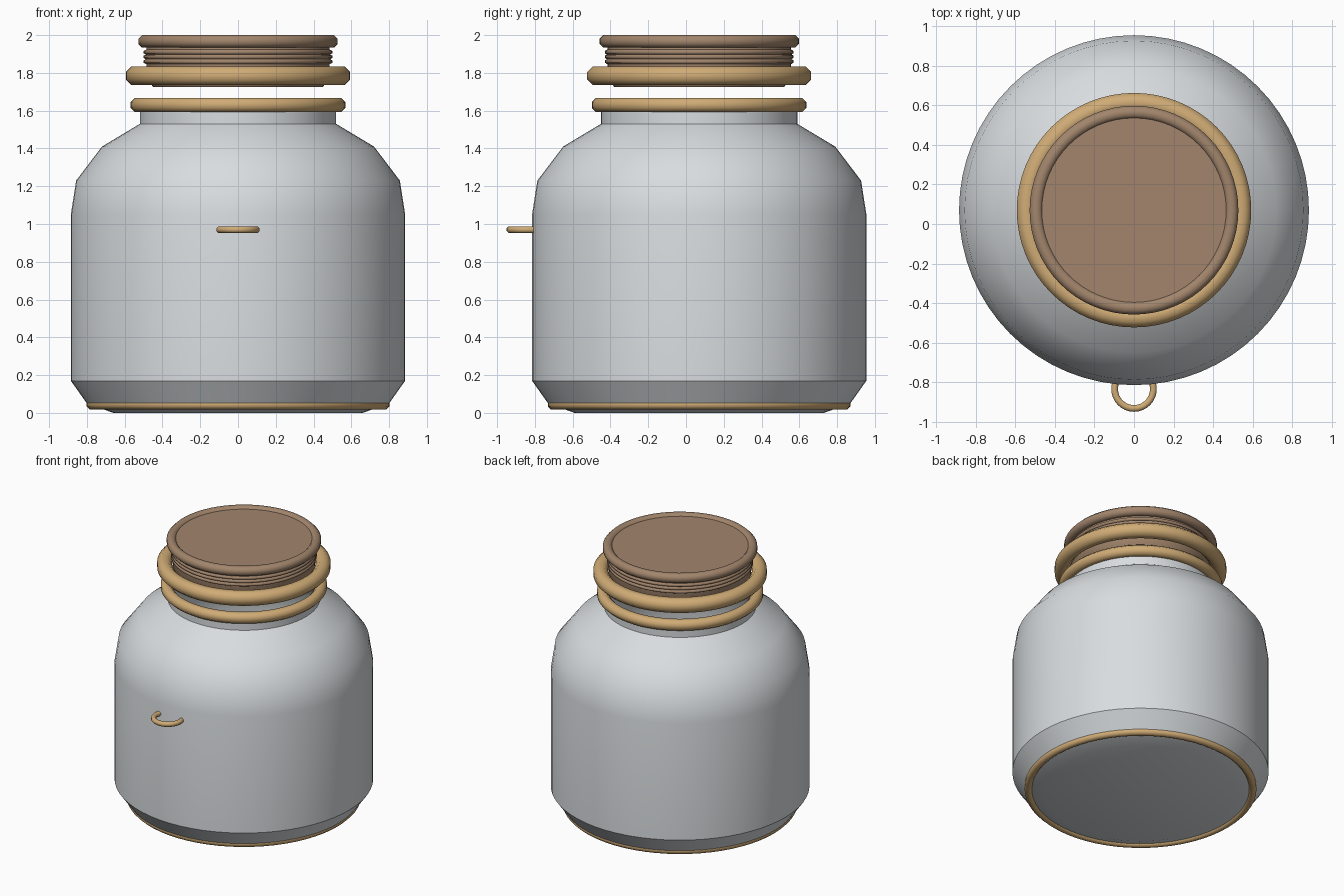
import bpy, bmesh, math

if "Cube" in bpy.data.objects:
    bpy.data.objects.remove(bpy.data.objects["Cube"])

AXIS_Y = 0.07   # the jar axis sits slightly back because of the front loop
SEG = 64


def material(name, rgb):
    m = bpy.data.materials.new(name)
    m.diffuse_color = (*rgb, 1)
    m.use_nodes = True
    m.node_tree.nodes["Principled BSDF"].inputs["Base Color"].default_value = m.diffuse_color
    return m


GLASS = material("pale grey", (0.69, 0.72, 0.74))
TAN = material("tan", (0.63, 0.41, 0.18))
BROWN = material("brown", (0.36, 0.235, 0.15))


def revolve(name, profile, mat, closed=False, centre=(0, AXIS_Y, 0), seg=SEG, angle=35):
    """Spin an (r, z) profile about a vertical axis; r = 0 ends become poles."""
    bm = bmesh.new()
    rings = []
    for r, z in profile:
        if r == 0:
            rings.append([bm.verts.new((0, 0, z))] * seg)
        else:
            rings.append([bm.verts.new((r * math.cos(2 * math.pi * i / seg),
                                        r * math.sin(2 * math.pi * i / seg), z))
                          for i in range(seg)])
    pairs = list(zip(rings, rings[1:]))
    if closed:
        pairs.append((rings[-1], rings[0]))
    for a, b in pairs:
        for i in range(seg):
            j = (i + 1) % seg
            bm.faces.new(list(dict.fromkeys((a[i], a[j], b[j], b[i]))))
    bmesh.ops.recalc_face_normals(bm, faces=bm.faces)
    me = bpy.data.meshes.new(name)
    bm.to_mesh(me)
    bm.free()
    ob = bpy.data.objects.new(name, me)
    ob.location = centre
    me.materials.append(mat)
    bpy.context.collection.objects.link(ob)
    bpy.ops.object.select_all(action='DESELECT')
    ob.select_set(True)
    bpy.context.view_layer.objects.active = ob
    bpy.ops.object.shade_smooth_by_angle(angle=math.radians(angle))
    return ob


def ring(name, z, major, minor, mat, sides=8, y=AXIS_Y, seg=SEG):
    """Torus whose section is a polygon with flat outer, top and bottom sides."""
    k = minor / math.cos(math.pi / sides)
    pts = [(major + k * math.cos(2 * math.pi * (i + 0.5) / sides),
            k * math.sin(2 * math.pi * (i + 0.5) / sides)) for i in range(sides)]
    return revolve(name, pts, mat, True, (0, y, z), seg, 60)


# Jar body: thin shell, open at the neck
outer = [(0, 0), (0.66, 0), (0.80, 0.05), (0.885, 0.17), (0.885, 1.05),
         (0.857, 1.23), (0.72, 1.41), (0.52, 1.53), (0.52, 1.64)]
inner = [(0.505, 1.64), (0.505, 1.52), (0.71, 1.395), (0.842, 1.22),
         (0.87, 1.05), (0.87, 0.175), (0.79, 0.065), (0.655, 0.015), (0, 0.015)]
revolve("jar_body", outer + inner, GLASS)

# Trim rings on the jar
ring("base_ring", 0.045, 0.775, 0.026, TAN)
ring("neck_ring", 1.63, 0.53, 0.038, TAN)

# Lid plug, floating above the neck
revolve("lid_plug", [(0, 1.725), (0.45, 1.725), (0.485, 1.78), (0.485, 1.95),
                     (0.47, 1.985), (0, 1.985)], BROWN)
ring("lid_top_ring", 1.967, 0.495, 0.033, BROWN)
for i, z in enumerate((1.91, 1.885, 1.86)):
    ring(f"lid_thread_{i + 1}", z, 0.488, 0.011, BROWN, 6)
ring("lid_collar", 1.785, 0.543, 0.05, TAN)

# Small loop on the front
ring("front_loop", 0.97, 0.098, 0.017, TAN, 8, -0.835, 32)
